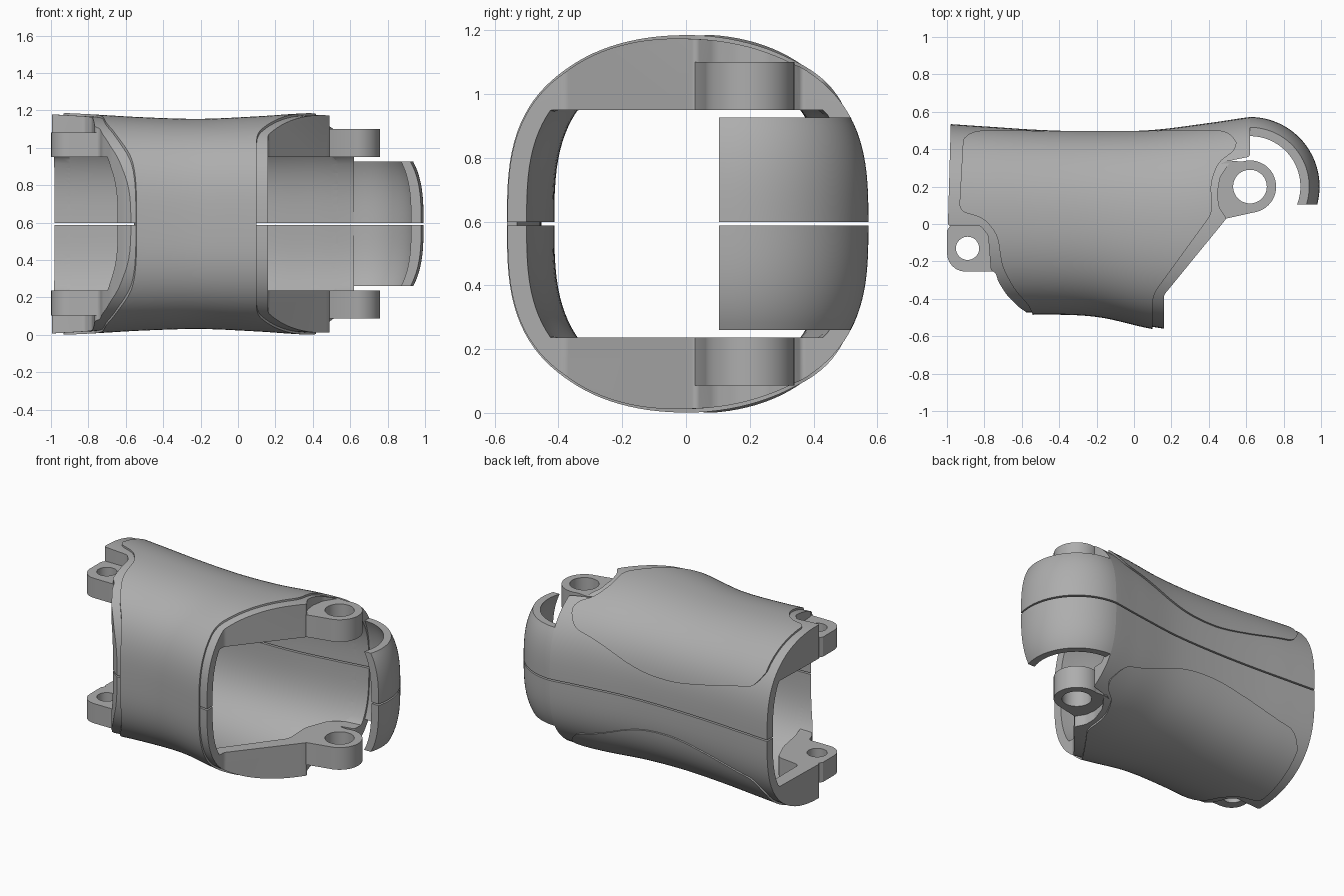
import bpy, bmesh, math
from mathutils import Matrix, Vector

cube = bpy.data.objects.get("Cube")
if cube:
    bpy.data.objects.remove(cube)

MID = 0.593       # height of the mirror plane
GAP = 0.357       # half height of the inner opening
P, Q = 2.15, 3.0  # roundness of the cross-section across and upwards

grey = bpy.data.materials.new("satin grey")
grey.use_nodes = True
grey.diffuse_color = (0.42, 0.42, 0.42, 1)
grey.node_tree.nodes["Principled BSDF"].inputs["Base Color"].default_value = (0.42, 0.42, 0.42, 1)

# Evenly spaced stations along x: back edge, front edge, half height
START, STEP = -1.1, 0.3
BACK = [0.54, 0.522, 0.503, 0.495, 0.503, 0.54, 0.58]
FRONT = [-0.5, -0.485, -0.473, -0.485, -0.55, -0.59, -0.6]
HALF = [0.59, 0.575, 0.558, 0.55, 0.563, 0.581, 0.575]


def smooth_value(values, x):
    t = (x - START) / STEP
    i = max(0, min(len(values) - 2, int(t)))
    t -= i
    a, b, c, d = (values[max(0, min(len(values) - 1, i + k))] for k in (-1, 0, 1, 2))
    return b + t / 2 * (c - a + t * (2 * a - 5 * b + 4 * c - d + t * (3 * (b - c) + d - a)))


def section(x, grow_y, grow_z):
    back, front, half = (smooth_value(v, x) for v in (BACK, FRONT, HALF))
    return (back + front) / 2, (back - front) / 2 + grow_y, half + grow_z


def new_object(name, bm, helper=False):
    bmesh.ops.recalc_face_normals(bm, faces=bm.faces)
    mesh = bpy.data.meshes.new(name)
    bm.to_mesh(mesh)
    bm.free()
    mesh.materials.append(grey)
    obj = bpy.data.objects.new(name, mesh)
    bpy.context.collection.objects.link(obj)
    obj.hide_render = helper
    return obj


def bridge(bm, rings):
    """Skin closed rings and cap both ends."""
    for r, s in zip(rings, rings[1:]):
        for i in range(len(r)):
            j = (i + 1) % len(r)
            bm.faces.new((r[i], r[j], s[j], s[i]))
    bm.faces.new(rings[0])
    bm.faces.new(rings[-1])


def tube(name, grow_y, grow_z, limit=9.0, helper=True):
    bm = bmesh.new()
    rings, count, stations = [], 112, 44
    for k in range(stations + 1):
        x = START + 1.8 * k / stations
        c, a, h = section(x, grow_y, grow_z)
        ring = []
        for i in range(count):
            t = math.tau * (i + 0.5) / count
            y = math.copysign(abs(math.cos(t)) ** (2 / P), math.cos(t)) * a
            z = math.copysign(abs(math.sin(t)) ** (2 / Q), math.sin(t)) * h
            ring.append(bm.verts.new((x, c + y, MID + max(-limit, min(limit, z)))))
        rings.append(ring)
    bridge(bm, rings)
    return new_object(name, bm, helper)


def prism(name, outline, low, high, radius=0, helper=True):
    bm = bmesh.new()
    rings = [[bm.verts.new((x, y, z)) for x, y in outline] for z in (low, high)]
    bridge(bm, rings)
    if radius:
        edges = [e for e in bm.edges if abs(e.verts[0].co.z - e.verts[1].co.z) > 0.01]
        bmesh.ops.bevel(bm, geom=edges, offset=radius, segments=5, profile=0.5,
                        affect='EDGES', clamp_overlap=True)
    return new_object(name, bm, helper)


def cylinder(name, x, y, r, low, high, helper=True):
    bm = bmesh.new()
    bmesh.ops.create_cone(bm, cap_ends=True, segments=48, radius1=r, radius2=r,
                          depth=high - low,
                          matrix=Matrix.Translation((x, y, (low + high) / 2)))
    return new_object(name, bm, helper)


def cut(obj, other, operation='DIFFERENCE'):
    mod = obj.modifiers.new("cut", 'BOOLEAN')
    mod.operation, mod.solver, mod.object = operation, 'EXACT', other
    bpy.context.view_layer.objects.active = obj
    bpy.ops.object.modifier_apply(modifier=mod.name)


def finish(obj):
    bpy.ops.object.select_all(action='DESELECT')
    obj.select_set(True)
    bpy.context.view_layer.objects.active = obj
    bpy.ops.object.shade_smooth_by_angle(angle=math.radians(30))


seam = prism("seam_cutter", [(-2, -2), (2, -2), (2, 2), (-2, 2)], MID - 0.005, MID + 0.005)

# Main shell: tube trimmed by its plan outline, hollowed and split at mid height
shell = tube("main_shell", 0, 0, helper=False)
shell_plan = prism("shell_outline", [
    (-0.975, 0.7), (-0.995, -0.01), (-0.82, -0.01), (-0.78, -0.06), (-0.765, -0.25),
    (-0.74, -0.26), (-0.725, -0.31), (-0.68, -0.38), (-0.615, -0.445), (-0.55, -0.49),
    (-0.5, -0.7), (0.16, -0.7), (0.16, -0.38), (0.495, 0.03), (0.455, 0.09), (0.445, 0.16),
    (0.46, 0.25), (0.52, 0.34), (0.62, 0.36), (0.62, 0.7)], -1, 2, 0.02)
cavity = tube("cavity_cutter", -0.06, -0.04, GAP)
cut(shell, shell_plan, 'INTERSECT')
cut(shell, cavity)

# Pockets above and below the opening, leaving a rim along the cut ends
pocket = tube("pocket_cutter", -0.06, -0.04)
pocket_plan = prism("pocket_outline", [
    (-0.9, 0.7), (-0.9, 0.08), (-0.73, 0.06), (-0.67, -0.08), (-0.64, -0.25), (-0.5, -0.7),
    (0.08, -0.7), (0.08, -0.36), (0.37, 0.02), (0.36, 0.2), (0.42, 0.36), (0.53, 0.43),
    (0.54, 0.7)], -1, 2, 0.03)
cut(pocket, pocket_plan, 'INTERSECT')
cut(shell, pocket)
cut(shell, seam)

# Raised grip panel: thin skin wrapping top, front and bottom
panel = tube("grip_panel", 0.012, 0.012, helper=False)
panel_plan = prism("panel_outline", [
    (-0.9, 0.7), (-0.935, 0.07), (-0.8, 0.03), (-0.73, -0.06), (-0.705, -0.23),
    (-0.64, -0.35), (-0.55, -0.45), (-0.49, -0.7), (0.1, -0.7), (0.1, -0.38),
    (0.42, 0.06), (0.41, 0.22), (0.45, 0.33), (0.55, 0.4), (0.53, 0.7)], -1, 2, 0.04)
panel_core = tube("panel_core", -0.02, -0.02)
cut(panel, panel_plan, 'INTERSECT')
cut(panel, panel_core)

# Wavy lower edge of the panel along the back
bm = bmesh.new()
upper, lower = [], []
for k in range(61):
    x = -1.05 + 1.7 * k / 60
    c, a, h = section(x, 0, 0)
    z = h * (1 - min(1, (0.486 - c) / a) ** P) ** (1 / Q)
    z += 8 * max(0, abs(x + 0.18) - 0.63) ** 2
    upper.append((x, MID + z))
    lower.append((x, MID - z))
outline = upper + lower[::-1]
bridge(bm, [[bm.verts.new((x, y, z)) for x, z in outline] for y in (0.2, 0.8)])
band = new_object("back_band_cutter", bm, True)
cut(panel, band)

# Hook: the back wall swept round the right hinge axis
PIVOT = Vector((0.62, 0.2))
bm = bmesh.new()
profile = []
for grow, direction in ((0, 1), (-0.052, -1)):
    c, a, h = section(PIVOT.x, grow, 0)
    for k in range(-14, 15):
        z = 0.333 * k / 14 * direction
        y = c + a * (1 - (abs(z) / h) ** Q) ** (1 / P)
        profile.append((y - PIVOT.y, MID + z))
rings = []
for k in range(33):
    ring = []
    for r, z in profile:
        t = math.pi / 2 - (math.pi / 2 + math.asin(0.097 / r)) * k / 32
        ring.append(bm.verts.new((PIVOT.x + r * math.cos(t), PIVOT.y + r * math.sin(t), z)))
    rings.append(ring)
bridge(bm, rings)
hook = new_object("back_hook", bm)
cut(hook, seam)
helpers = [seam, shell_plan, cavity, pocket, pocket_plan, panel_plan, panel_core, band]

# Hinge lugs, one pair at each end
corner = [math.radians(180 + 15 * k) for k in range(7)]
left_outline = [(-0.9 + 0.1 * math.cos(t), -0.155 + 0.1 * math.sin(t)) for t in corner]
left_outline += [(-0.72, -0.255), (-0.72, 0.04), (-0.965, 0.04), (-0.965, -0.005),
                 (-0.985, -0.012), (-1.0, -0.035)]
lugs = []
for side, sign in (("upper", 1), ("lower", -1)):
    def span(near, far):
        return sorted((MID + sign * near, MID + sign * far))

    low, high = span(GAP, 0.507)
    right = cylinder(side + "_right_lug", PIVOT.x, PIVOT.y, 0.14, low, high, False)
    web = prism("lug_web", [(0.42, 0.0), (0.475, 0.025), (0.655, 0.065), (0.62, 0.33),
                            (0.5, 0.34), (0.42, 0.3)], low, high)
    hole = cylinder("right_hole", PIVOT.x, PIVOT.y, 0.09, -1, 2)
    cut(right, web, 'UNION')
    cut(right, hole)

    low, high = span(GAP, 0.49)
    left = prism(side + "_left_lug", left_outline, low, high, helper=False)
    left_hole = cylinder("left_hole", -0.89, -0.13, 0.062, -1, 2)
    cut(left, left_hole)
    lugs += [left, right]
    helpers += [web, hole, left_hole]

for obj in [shell, panel, hook] + lugs:
    finish(obj)
for obj in helpers:
    bpy.data.objects.remove(obj)
